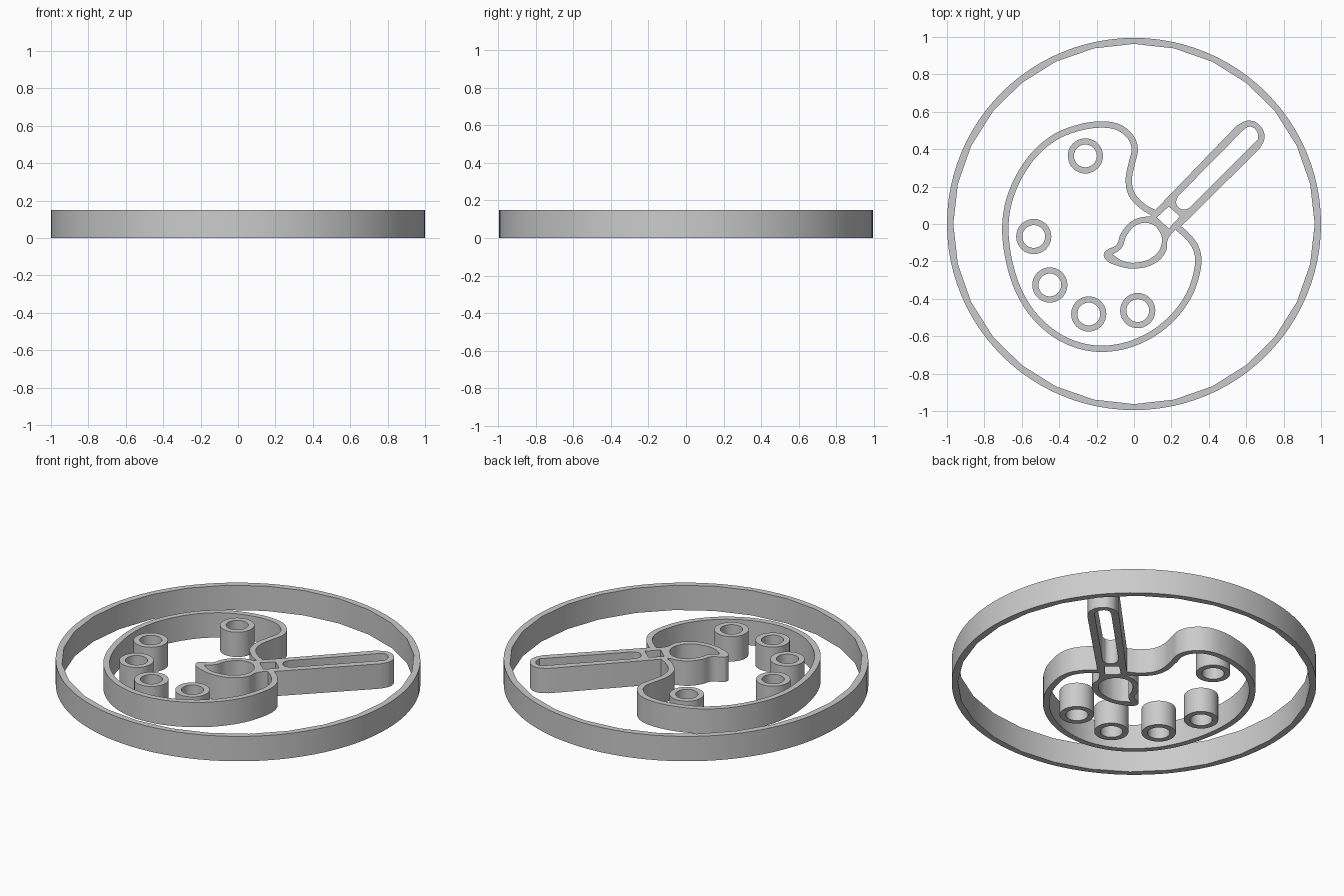
import bpy, bmesh
from math import cos, sin, pi
from mathutils import Vector

if "Cube" in bpy.data.objects:
    bpy.data.objects.remove(bpy.data.objects["Cube"])

HEIGHT = 0.15


def profile(name, loops, res=8):
    """Extrude closed loops (hundredths of a unit; third value 1 = corner) into a solid with holes."""
    cu = bpy.data.curves.new(name, 'CURVE')
    cu.dimensions = '2D'
    cu.fill_mode = 'BOTH'
    cu.extrude = HEIGHT / 2
    for loop in loops:
        sp = cu.splines.new('BEZIER')
        sp.bezier_points.add(len(loop) - 1)
        sp.use_cyclic_u = True
        sp.resolution_u = 1 if all(len(p) == 3 for p in loop) else res
        for bp, p in zip(sp.bezier_points, loop):
            bp.co = (p[0] / 100, p[1] / 100, 0)
            bp.handle_left_type = bp.handle_right_type = 'VECTOR' if len(p) == 3 else 'AUTO'
    ob = bpy.data.objects.new(name, cu)
    bpy.context.collection.objects.link(ob)
    ob.location.z = HEIGHT / 2
    bpy.ops.object.select_all(action='DESELECT')
    ob.select_set(True)
    bpy.context.view_layer.objects.active = ob
    bpy.ops.object.convert(target='MESH')
    ob = bpy.context.object
    bm = bmesh.new()
    bm.from_mesh(ob.data)
    bmesh.ops.remove_doubles(bm, verts=bm.verts, dist=1e-5)
    bmesh.ops.recalc_face_normals(bm, faces=bm.faces)
    bm.to_mesh(ob.data)
    bm.free()
    bpy.ops.object.shade_smooth_by_angle()
    return ob


def circle(cx, cy, r, n, ry=None):
    ry = r if ry is None else ry
    return [(cx + r * cos(2 * pi * i / n), cy + ry * sin(2 * pi * i / n), 1) for i in range(n)]


def band(points, half, steps=5):
    """Closed outline of a strip of constant width along a smooth open path."""
    p = [Vector(q) for q in points]
    p = [2 * p[0] - p[1]] + p + [2 * p[-1] - p[-2]]
    path = []
    for i in range(1, len(p) - 2):
        a, b, c, d = p[i - 1:i + 3]
        for k in range(steps):
            t = k / steps
            path.append(0.5 * (2 * b + (c - a) * t + (2 * a - 5 * b + 4 * c - d) * t * t
                               + (3 * b - a - 3 * c + d) * t ** 3))
    path.append(p[-2])
    left, right = [], []
    for i, q in enumerate(path):
        t = (path[min(i + 1, len(path) - 1)] - path[max(i - 1, 0)]).normalized()
        n = Vector((-t.y, t.x)) * half
        left.append((*(q + n), 1))
        right.append((*(q - n), 1))
    return left + right[::-1]


# Outer rim: round outside, faceted inside
profile("outer_rim", [circle(0, 0, 100, 96, 99.5), circle(0, 0, 96.6, 28, 96.3)])

# Palette outline wall
palette = [(11.5, 5.5), (4.7, 9.4), (-1.2, 15.8), (-2.8, 23.8), (-1.2, 32.4), (0.4, 39.8),
           (-1.7, 46.3), (-8.1, 51.6), (-17.2, 53.2), (-29, 51.6), (-42.4, 46.3),
           (-54.7, 35.6), (-64.3, 19.5), (-68.6, 2.4), (-67.5, -16.3), (-62, -35),
           (-52.5, -50), (-38.6, -61.2), (-22.6, -66.4), (-6.5, -65.5), (8.4, -59.6),
           (20.7, -50), (29.8, -37.2), (34.1, -23.3), (33.6, -14.2), (29.3, -7.2), (23.4, -1.9)]
profile("palette_wall", [band(palette, 1.7)])

# Paint wells
for i, (x, y) in enumerate([(-26, 36.4), (-53.6, -6.7), (-45, -32.6), (-24.2, -48.1), (2, -46.3)]):
    profile(f"paint_well_{i + 1}", [circle(x, y, 9.4, 40), circle(x, y, 6.1, 40)])

# Brush: outer outline, then bristle, ferrule and handle openings
brush = [(11.7, 7.8, 1), (55, 52.7, 1), (61.4, 55.3), (67.3, 52.7), (69.8, 46.3), (67.3, 40.4, 1),
         (29, 2.5, 1), (25.6, -0.8, 1), (21.8, -3.5), (18.1, -8.3), (17, -14.7), (11.1, -21),
         (0.4, -23.8), (-9.2, -22.2), (-15.1, -19), (-16.1, -15.8), (-14, -13.6),
         (-9.7, -11.5), (-7, -5.1), (-2.2, 0.8), (3.6, 3.5), (8.4, 4, 1)]
bristle_hole = [(-11.3, -16.3, 1), (-6.5, -12.6), (-3.9, -6.1), (1.5, -0.5), (8.4, 0.3),
                (13.3, -3.5), (14.9, -9.9), (11.1, -16.8), (1.5, -20.6), (-6.5, -19.5)]
ferrule_hole = [(18.6, 9.4, 1), (24.5, 4, 1), (18.6, -2.4, 1), (12.2, 3.5, 1)]
handle_hole = [(23.4, 14.7, 1), (58.2, 50, 1), (61.9, 52.1), (65.7, 49.5), (66.3, 45.2, 1),
               (29.3, 8.3, 1), (25.6, 7.8), (22.6, 11)]
profile("paint_brush", [brush, bristle_hole, ferrule_hole, handle_hole])
